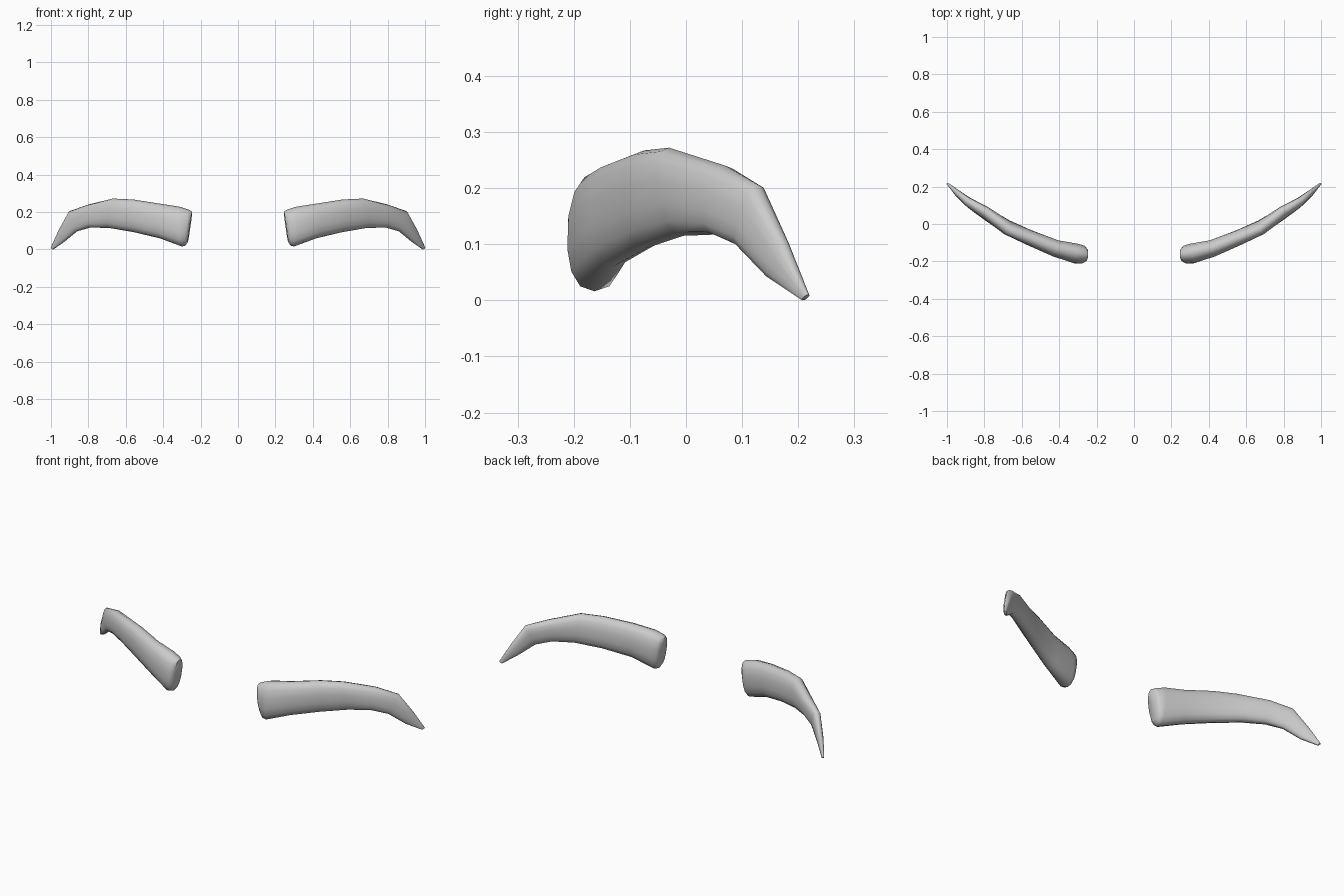
import bpy, bmesh, math
from mathutils import Vector

cube = bpy.data.objects.get("Cube")
if cube:
    bpy.data.objects.remove(cube, do_unlink=True)

grey = bpy.data.materials.new("soft grey")
grey.use_nodes = True
colour = (0.6, 0.6, 0.6, 1)
grey.diffuse_color = colour
grey.node_tree.nodes["Principled BSDF"].inputs["Base Color"].default_value = colour

# Cross-sections from inner end to tip: top point, bottom point, half thickness
SECTIONS = [
    ((.245, -.165, .202), (.268, -.165, .04), .034),
    ((.262, -.162, .212), (.282, -.166, .02), .048),
    ((.31, -.155, .228), (.30, -.163, .016), .054),
    ((.42, -.13, .245), (.42, -.13, .06), .046),
    ((.56, -.075, .267), (.56, -.07, .093), .041),
    ((.67, -.03, .272), (.69, -.005, .115), .038),
    ((.80, .07, .24), (.79, .05, .117), .033),
    ((.90, .13, .205), (.86, .095, .097), .025),
    ((.955, .178, .105), (.93, .148, .04), .017),
    ((1.0, .218, .01), (.988, .208, 0), .006),
]
SIDES = 14


def soft(v):
    # Squares off the ellipse a little
    return math.copysign(abs(v) ** 0.85, v)


def brow(name, side):
    bm = bmesh.new()
    tops = [Vector(s[0]) for s in SECTIONS]
    bottoms = [Vector(s[1]) for s in SECTIONS]
    mids = [(a + b) / 2 for a, b in zip(tops, bottoms)]
    rings = []
    for i, (top, bottom, (_, _, half)) in enumerate(zip(tops, bottoms, SECTIONS)):
        run = mids[min(i + 1, len(mids) - 1)] - mids[max(i - 1, 0)]
        across = Vector((-run.y, run.x, 0)).normalized() * half
        upright = (top - bottom) / 2
        ring = []
        for k in range(SIDES):
            a = math.tau * k / SIDES
            p = mids[i] + upright * soft(math.cos(a)) + across * soft(math.sin(a))
            ring.append(bm.verts.new((p.x * side, p.y, p.z)))
        rings.append(ring)
    for r, s in zip(rings, rings[1:]):
        for k in range(SIDES):
            j = (k + 1) % SIDES
            bm.faces.new((r[k], r[j], s[j], s[k]))
    bm.faces.new(rings[0])
    bm.faces.new(rings[-1])
    bmesh.ops.recalc_face_normals(bm, faces=bm.faces)
    mesh = bpy.data.meshes.new(name)
    bm.to_mesh(mesh)
    bm.free()
    mesh.materials.append(grey)
    obj = bpy.data.objects.new(name, mesh)
    bpy.context.collection.objects.link(obj)
    bpy.ops.object.select_all(action='DESELECT')
    obj.select_set(True)
    bpy.context.view_layer.objects.active = obj
    bpy.ops.object.shade_smooth_by_angle(angle=math.radians(60))


# Mirrored pair
brow("left_eyebrow", 1)
brow("right_eyebrow", -1)
